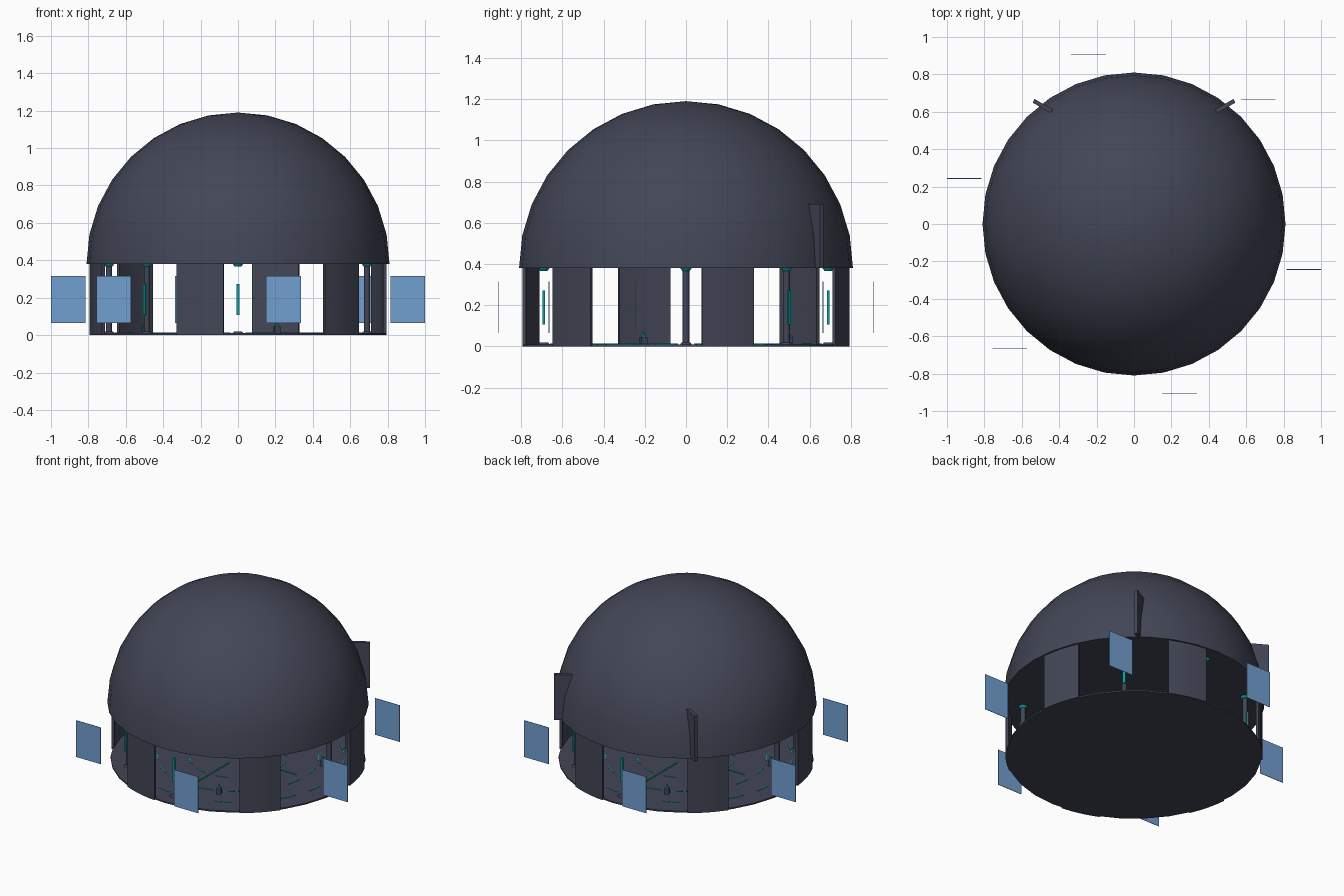
import bpy, bmesh, math
from mathutils import Matrix, Vector

if "Cube" in bpy.data.objects:
    bpy.data.objects.remove(bpy.data.objects["Cube"])


def material(name, rgb):
    m = bpy.data.materials.new(name)
    m.diffuse_color = (*rgb, 1)
    m.use_nodes = True
    m.node_tree.nodes["Principled BSDF"].inputs["Base Color"].default_value = m.diffuse_color
    return m


HULL = material("dark slate", (0.055, 0.061, 0.092))
GLASS = material("screen blue", (0.17, 0.35, 0.64))
GLOW = material("teal glow", (0.0, 0.36, 0.38))


def finish(name, bm, mat, smooth=False):
    bmesh.ops.recalc_face_normals(bm, faces=bm.faces)
    me = bpy.data.meshes.new(name)
    bm.to_mesh(me)
    bm.free()
    me.materials.append(mat)
    ob = bpy.data.objects.new(name, me)
    bpy.context.collection.objects.link(ob)
    if smooth:
        bpy.ops.object.select_all(action='DESELECT')
        ob.select_set(True)
        bpy.context.view_layer.objects.active = ob
        bpy.ops.object.shade_smooth_by_angle(angle=math.radians(35))
    return ob


def box(name, size, loc, mat, turn=0.0):
    bm = bmesh.new()
    bmesh.ops.create_cube(bm, size=1, matrix=Matrix.Translation(loc)
                          @ Matrix.Rotation(turn, 4, 'Z') @ Matrix.Diagonal((*size, 1)))
    return finish(name, bm, mat)


def drum(name, r1, r2, z0, z1, x, y, mat, segments=16):
    bm = bmesh.new()
    bmesh.ops.create_cone(bm, cap_ends=True, segments=segments, radius1=r1, radius2=r2,
                          depth=z1 - z0, matrix=Matrix.Translation((x, y, (z0 + z1) / 2)))
    return finish(name, bm, mat, True)


def arc_block(name, mid, half, r0, r1, z0, z1, mat, steps):
    """Curved block: one ring section swept through an arc."""
    bm = bmesh.new()
    rows = []
    for i in range(steps + 1):
        a = math.radians(mid - half + 2 * half * i / steps)
        rows.append([bm.verts.new((r * math.cos(a), r * math.sin(a), z))
                     for r, z in ((r0, z0), (r1, z0), (r1, z1), (r0, z1))])
    for p, q in zip(rows, rows[1:]):
        for j in range(4):
            k = (j + 1) % 4
            bm.faces.new((p[j], p[k], q[k], q[j]))
    bm.faces.new(rows[0])
    bm.faces.new(rows[-1])
    return finish(name, bm, mat, True)


def polar(r, deg):
    return r * math.cos(math.radians(deg)), r * math.sin(math.radians(deg))


# Dome: a quarter-circle profile spun round, closed by a flat ceiling
bm = bmesh.new()
pts = [Vector((0.81 * math.cos(i * math.pi / 16), 0, 0.38 + 0.81 * math.sin(i * math.pi / 16)))
       for i in range(9)]
pts[-1].x = 0
verts = [bm.verts.new(p) for p in [Vector((0, 0, 0.38))] + pts]
edges = [bm.edges.new(e) for e in zip(verts, verts[1:])]
bmesh.ops.spin(bm, geom=verts + edges, cent=(0, 0, 0), axis=(0, 0, 1),
               angle=2 * math.pi, steps=32)
bmesh.ops.remove_doubles(bm, verts=bm.verts, dist=1e-4)
finish("dome", bm, HULL, True)

# Floor disc
drum("floor", 0.79, 0.79, 0, 0.01, 0, 0, HULL, 32)

# Six curved wall panels, with a floating screen outside each opening
for k in range(6):
    arc_block("wall_panel", 15 + 60 * k, 9.4, 0.78, 0.797, 0.0, 0.382, HULL, 4)
    x, y = polar(0.94, 45 + 60 * k)
    box("screen", (0.185, 0.003, 0.25), (x, y, 0.19), GLASS)

# Two upright fins on the rear of the dome
for s in (-1, 1):
    box("fin", (0.115, 0.022, 0.31), (s * 0.487, 0.63, 0.535), HULL, s * math.radians(30))

# Eight interior stations: ceiling lamp, foot, and a post or a light strip
for k in range(8):
    x, y = polar(0.69, 45 * k)
    drum("ceiling_lamp", 0.018, 0.028, 0.366, 0.38, x, y, GLOW)
    drum("station_foot", 0.028, 0.02, 0.01, 0.02, x, y, HULL)
    if k in (2, 6):
        box("light_strip", (0.014, 0.014, 0.165), (x, y, 0.19), GLOW)
    else:
        drum("post", 0.016, 0.016, 0.02, 0.366, x, y, HULL, 12)
        if k % 2:
            xs, ys = polar(0.708, 45 * k)
            box("light_strip", (0.008, 0.016, 0.165), (xs, ys, 0.19), GLOW,
                math.radians(45 * k))

# Small consoles with a glowing cone
for k in range(4):
    x, y = polar(0.54, 22.5 + 90 * k)
    box("console", (0.03, 0.03, 0.035), (x, y, 0.0275), HULL, math.radians(22.5 + 90 * k))
    drum("console_light", 0.012, 0.002, 0.045, 0.075, x, y, GLOW, 8)

# Floor lights: dashed rings and four radial lines
for r, n in ((0.3, 12), (0.5, 16), (0.66, 20)):
    for k in range(n):
        arc_block("floor_dash", 360 * (k + 0.5) / n, 90 / n, r - 0.003, r + 0.003,
                  0.01, 0.013, GLOW, 2)
for k in range(4):
    x, y = polar(0.27, 90 * k)
    box("floor_line", (0.34, 0.008, 0.004), (x, y, 0.012), GLOW, math.radians(90 * k))
